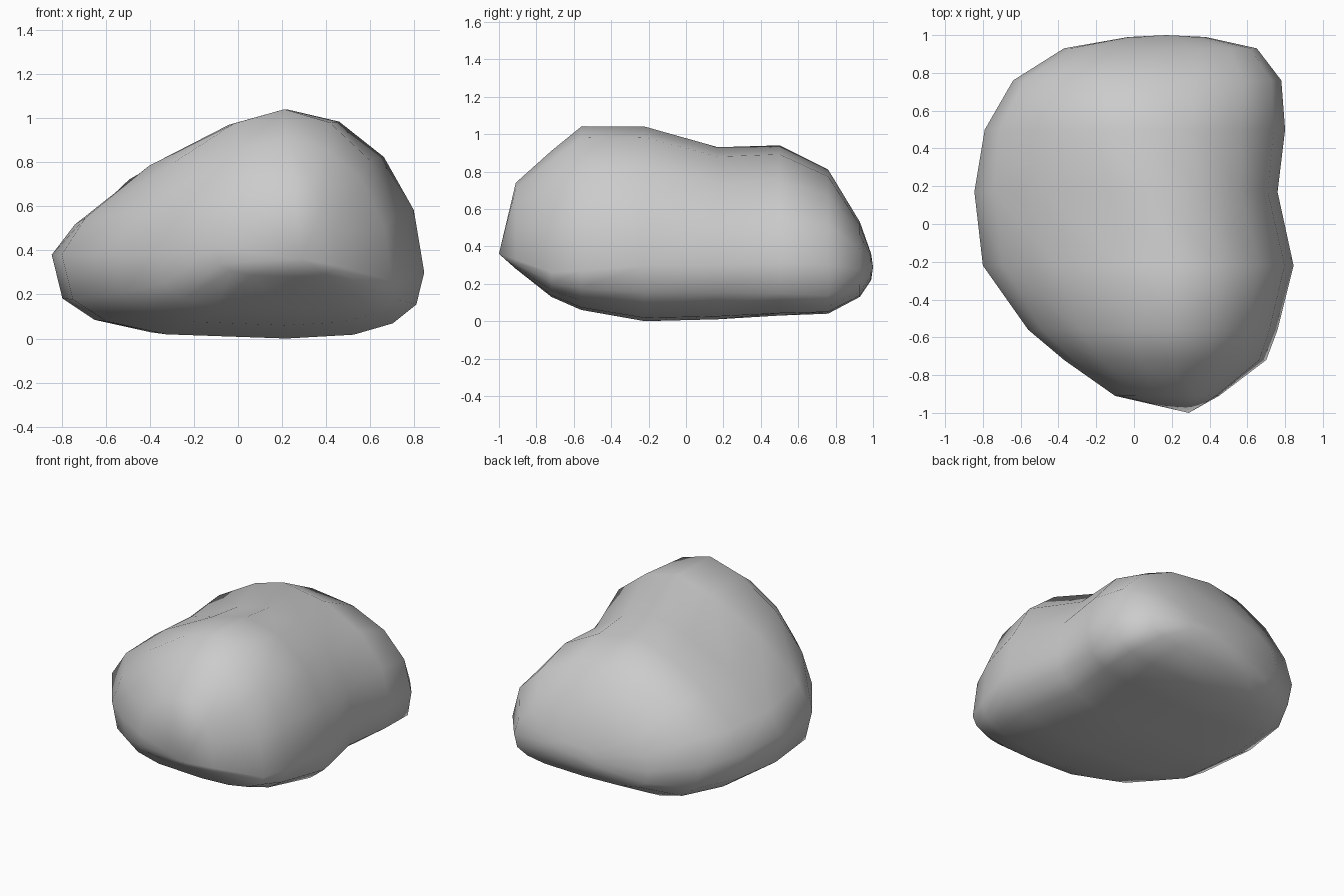
import bpy, bmesh
from math import sin, cos, pi

SIDES = 16

# Slices from front to back:
# y, left x, right x, crest x, top z, bottom z, widest z left, widest z right,
# roundness of upper left, upper right, lower right (1 = round, higher = flatter)
SLICES = [
    (-0.91, -0.10, 0.45, 0.25, 0.74, 0.28, 0.41, 0.33, 1.00, 0.95, 0.90),
    (-0.72, -0.37, 0.70, 0.22, 0.91, 0.13, 0.38, 0.26, 1.12, 1.00, 0.85),
    (-0.56, -0.56, 0.76, 0.21, 1.04, 0.06, 0.38, 0.27, 1.28, 1.02, 0.82),
    (-0.22, -0.80, 0.845, 0.22, 1.04, 0.00, 0.38, 0.30, 1.42, 1.00, 0.75),
    (0.17, -0.845, 0.76, 0.12, 0.93, 0.01, 0.38, 0.30, 1.45, 1.05, 0.70),
    (0.50, -0.79, 0.80, 0.00, 0.94, 0.03, 0.36, 0.31, 1.36, 1.00, 0.58),
    (0.76, -0.64, 0.78, 0.03, 0.81, 0.04, 0.33, 0.30, 1.12, 0.93, 0.48),
    (0.93, -0.37, 0.65, 0.12, 0.53, 0.13, 0.29, 0.28, 0.95, 0.88, 0.60),
    (0.99, -0.03, 0.38, 0.17, 0.36, 0.22, 0.29, 0.29, 1.00, 1.00, 1.00),
]


def ring(bm, y, xl, xr, cx, zt, zb, zl, zr, ul, ur, lr):
    verts = []
    for i in range(SIDES):
        a = 2 * pi * i / SIDES
        c, s = cos(a), sin(a)
        right, up = c > -1e-6, s > -1e-6
        p = (ur if right else ul) if up else (lr if right else 0.65)
        side, mid = (xr, zr) if right else (xl, zl)
        end = zt if up else zb
        verts.append(bm.verts.new((cx + (side - cx) * abs(c) ** p, y,
                                   mid + (end - mid) * abs(s) ** p)))
    return verts


# Boulder body: rings bridged together and closed by a tip at each end
bm = bmesh.new()
rings = [ring(bm, *s) for s in SLICES]
for a, b in zip(rings, rings[1:]):
    for i in range(SIDES):
        j = (i + 1) % SIDES
        bm.faces.new((a[i], a[j], b[j], b[i]))
for r, tip in ((rings[0], (0.29, -1.0, 0.36)), (rings[-1], (0.17, 1.0, 0.29))):
    v = bm.verts.new(tip)
    for i in range(SIDES):
        bm.faces.new((r[i], r[(i + 1) % SIDES], v))
bmesh.ops.recalc_face_normals(bm, faces=bm.faces[:])
for f in bm.faces:
    f.smooth = True

mesh = bpy.data.meshes.new("boulder")
bm.to_mesh(mesh)
bm.free()
bpy.context.collection.objects.link(bpy.data.objects.new("boulder", mesh))
